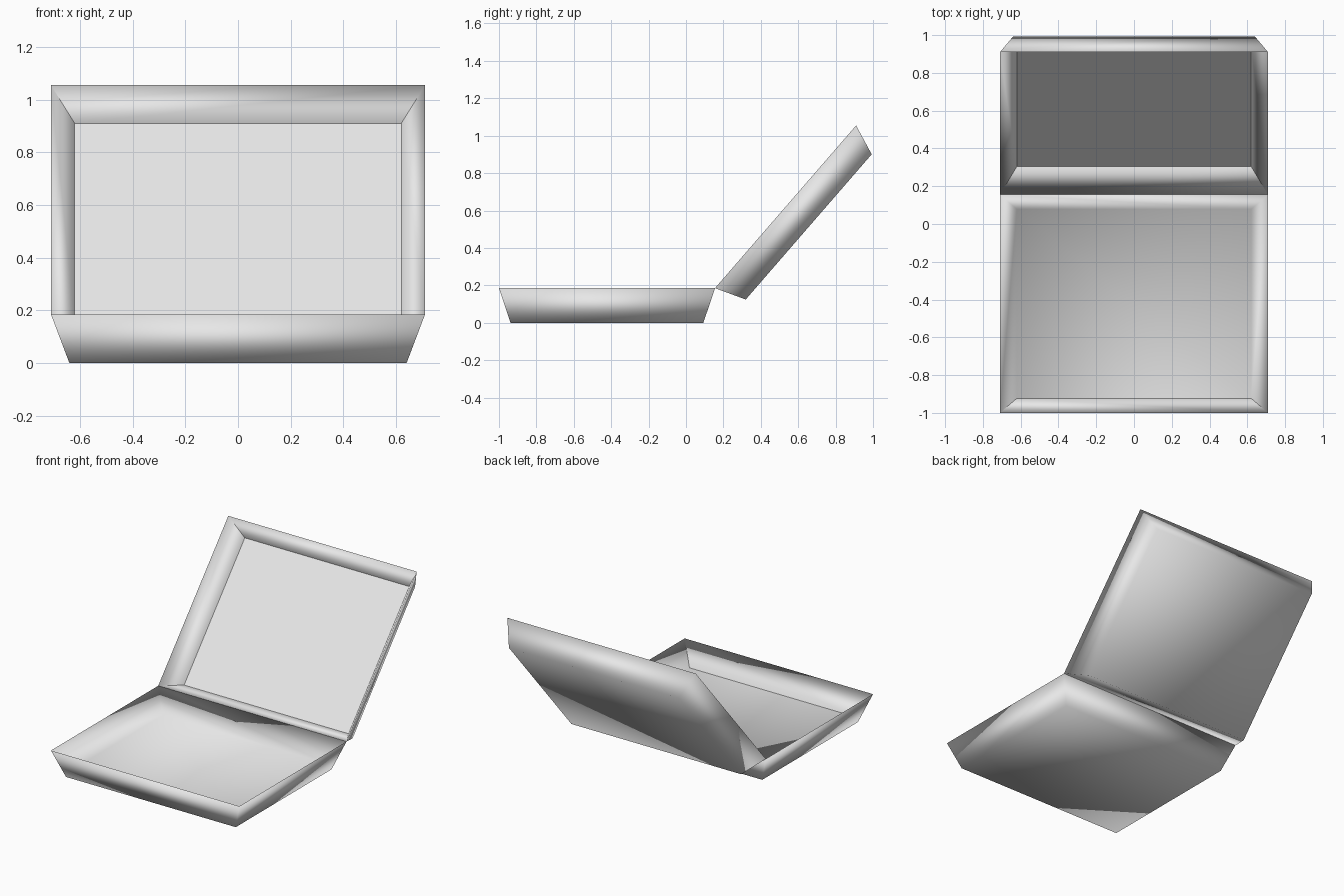
import bpy, bmesh
from mathutils import Vector

cube = bpy.data.objects.get("Cube")
if cube:
    bpy.data.objects.remove(cube, do_unlink=True)

card = bpy.data.materials.new("light_grey_card")
card.use_nodes = True
card.diffuse_color = (0.8, 0.8, 0.8, 1)
card.node_tree.nodes["Principled BSDF"].inputs["Base Color"].default_value = (0.8, 0.8, 0.8, 1)

HINGE = Vector((0, 0.155, 0.185))
RIM_X, OUTER_X, INNER_X = 0.71, 0.64, 0.62


def tray(name, along, inward, length, outer_depth, inner_depth, sharp_hinge_side):
    """Thin tapered tray: outer shell and inner shell meeting in a knife-edge rim."""
    bm = bmesh.new()

    def loop(half_x, inset, depth):
        corners = [(-half_x, inset), (half_x, inset),
                   (half_x, length - inset), (-half_x, length - inset)]
        return [bm.verts.new(HINGE + Vector((x, 0, 0)) + along * u + inward * depth)
                for x, u in corners]

    outer = loop(OUTER_X, 0.062, outer_depth)
    rim = loop(RIM_X, 0.0, 0.0)
    inner = loop(INNER_X, 0.077, inner_depth)
    bm.faces.new(outer)
    bm.faces.new(inner)
    for a, b in ((outer, rim), (rim, inner)):
        for i in range(4):
            j = (i + 1) % 4
            bm.faces.new((a[i], a[j], b[j], b[i]))
    bmesh.ops.recalc_face_normals(bm, faces=bm.faces)
    for f in bm.faces:
        f.smooth = True

    # Crisp inner folds: all round the lid, only the front fold of the base
    crisp = set(inner) if sharp_hinge_side else set(inner[2:])
    for e in bm.edges:
        a, b = e.verts
        if (a in crisp and (b in crisp or b in rim)) or (b in crisp and a in rim):
            e.smooth = False

    mesh = bpy.data.meshes.new(name)
    bm.to_mesh(mesh)
    bm.free()
    mesh.materials.append(card)
    obj = bpy.data.objects.new(name, mesh)
    bpy.context.collection.objects.link(obj)
    return obj


# Base tray lies flat, running forward from the hinge
tray("base_tray", Vector((0, -1, 0)), Vector((0, 0, -1)), 1.155, 0.185, 0.147, False)

# Lid tray leans back from the same hinge
tray("lid_tray", Vector((0, 0.655, 0.755)), Vector((0, 0.755, -0.655)), 1.152, 0.164, 0.132, True)
